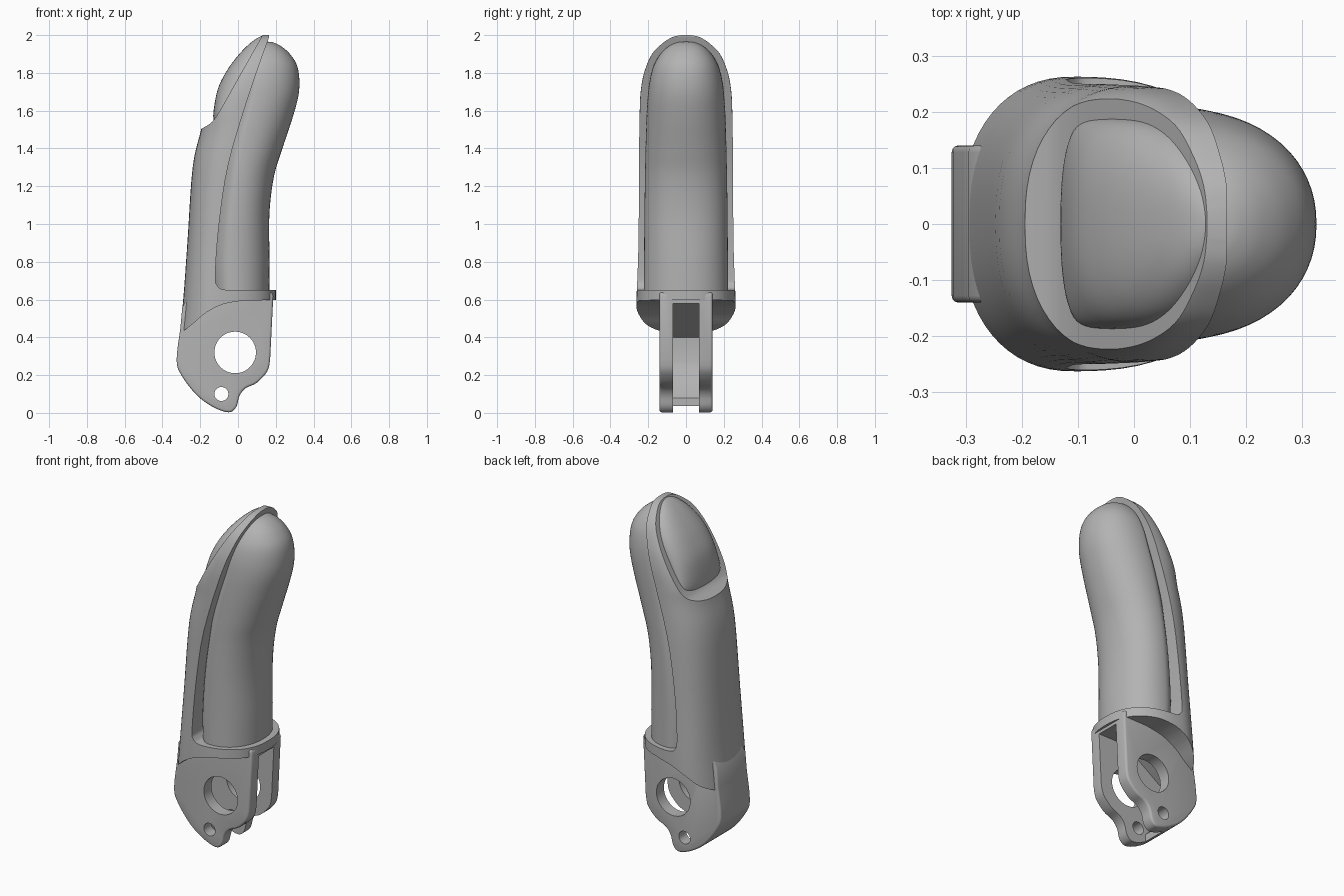
import bpy
import bmesh
import math

if "Cube" in bpy.data.objects:
    bpy.data.objects.remove(bpy.data.objects["Cube"])

grey = bpy.data.materials.new("plain grey")
grey.use_nodes = True
COLOUR = (0.45, 0.45, 0.45, 1)
grey.diffuse_color = COLOUR
grey.node_tree.nodes["Principled BSDF"].inputs["Base Color"].default_value = COLOUR


def finish(name, bm):
    bmesh.ops.recalc_face_normals(bm, faces=bm.faces)
    mesh = bpy.data.meshes.new(name)
    bm.to_mesh(mesh)
    bm.free()
    mesh.materials.append(grey)
    obj = bpy.data.objects.new(name, mesh)
    bpy.context.collection.objects.link(obj)
    return obj


def spline(rows, steps):
    """Catmull-Rom interpolation through rows of values."""
    out = []
    for i in range(len(rows) - 1):
        a, b = rows[max(i - 1, 0)], rows[i]
        c, d = rows[i + 1], rows[min(i + 2, len(rows) - 1)]
        for k in range(steps):
            t = k / steps
            out.append([q + 0.5 * t * (r - p + t * (2 * p - 5 * q + 4 * r - s + t * (3 * (q - r) + s - p)))
                        for p, q, r, s in zip(a, b, c, d)])
    return out + [list(rows[-1])]


def loft(name, rows, power, sides=64):
    """Rows: height, back x, widest x, front x, half width."""
    bm = bmesh.new()
    rings = []
    for z, back, mid, front, width in spline(rows, 5):
        ring = []
        for i in range(sides):
            a = math.tau * i / sides
            c, s = math.cos(a), math.sin(a)
            reach = front - mid if c > 0 else mid - back
            x = mid + reach * math.copysign(abs(c) ** (2 / power), c)
            y = width * math.copysign(abs(s) ** (2 / power), s)
            ring.append(bm.verts.new((x, y, z)))
        rings.append(ring)
    for low, high in zip(rings, rings[1:]):
        for i in range(sides):
            j = (i + 1) % sides
            bm.faces.new((low[i], low[j], high[j], high[i]))
    bm.faces.new(rings[0])
    bm.faces.new(rings[-1])
    return finish(name, bm)


def prism(name, outline, half):
    """Extrude an x-z outline across y."""
    bm = bmesh.new()
    face = bm.faces.new([bm.verts.new((x, -half, z)) for x, z in outline])
    geom = bmesh.ops.extrude_face_region(bm, geom=[face])["geom"]
    verts = [v for v in geom if isinstance(v, bmesh.types.BMVert)]
    bmesh.ops.translate(bm, verts=verts, vec=(0, 2 * half, 0))
    return finish(name, bm)


def circle(x, z, r, n=48):
    return [(x + r * math.cos(math.tau * i / n), z + r * math.sin(math.tau * i / n)) for i in range(n)]


def apply(obj, mod):
    bpy.context.view_layer.objects.active = obj
    bpy.ops.object.modifier_apply(modifier=mod.name)


def boolean(obj, tool, operation):
    mod = obj.modifiers.new("cut", "BOOLEAN")
    mod.object, mod.operation, mod.solver = tool, operation, "EXACT"
    apply(obj, mod)
    bpy.data.objects.remove(tool)


def bevel(obj, width):
    mod = obj.modifiers.new("edge", "BEVEL")
    mod.width, mod.segments = width, 3
    mod.limit_method, mod.angle_limit = "ANGLE", math.radians(40)
    apply(obj, mod)


# Outer shell: full finger body trimmed to a side profile
shell = loft("finger_shell", [
    (0.36, -0.315, -0.10, 0.20, 0.265), (0.60, -0.29, -0.10, 0.20, 0.262),
    (0.90, -0.268, -0.08, 0.20, 0.253), (1.30, -0.24, -0.03, 0.20, 0.25),
    (1.50, -0.195, 0.0, 0.20, 0.247), (1.60, -0.175, 0.01, 0.22, 0.245),
    (1.70, -0.13, 0.04, 0.25, 0.24), (1.80, -0.07, 0.07, 0.28, 0.222),
    (1.90, -0.02, 0.11, 0.30, 0.18), (1.96, 0.04, 0.135, 0.28, 0.12),
    (1.99, 0.08, 0.15, 0.24, 0.07), (2.0, 0.12, 0.155, 0.2, 0.025)], 2.4)
underside = spline([(-0.30, 0.425), (-0.24, 0.47), (-0.17, 0.53), (-0.08, 0.575), (0.03, 0.595)], 4)
rim = spline([(0.05, 0.65), (-0.07, 0.652), (-0.108, 0.672), (-0.12, 0.73), (-0.10, 1.0),
              (-0.05, 1.32), (0.06, 1.69), (0.165, 1.99)], 4)
nail_bed = spline([(0.13, 2.0), (0.0, 1.77), (-0.09, 1.61), (-0.125, 1.555),
                   (-0.15, 1.53), (-0.2, 1.50)], 4)
keep = ([(-0.5, 0.425)] + underside + [(0.4, 0.6), (0.4, 0.65)] + rim
        + [(0.17, 2.1), (0.13, 2.1)] + nail_bed + [(-0.5, 1.42)])
boolean(shell, prism("shell_trim", keep, 0.5), "INTERSECT")

# Soft inner pad
pad = loft("finger_pad", [
    (0.62, -0.14, -0.03, 0.165, 0.224), (0.80, -0.15, -0.03, 0.167, 0.222),
    (1.05, -0.13, -0.02, 0.166, 0.22), (1.25, -0.10, 0.0, 0.19, 0.217),
    (1.40, -0.08, 0.03, 0.235, 0.214), (1.55, -0.03, 0.06, 0.285, 0.21),
    (1.67, 0.01, 0.09, 0.318, 0.203), (1.76, 0.04, 0.105, 0.325, 0.192),
    (1.84, 0.07, 0.12, 0.312, 0.17), (1.90, 0.09, 0.13, 0.275, 0.135),
    (1.94, 0.11, 0.14, 0.23, 0.093), (1.96, 0.12, 0.145, 0.19, 0.05),
    (1.965, 0.13, 0.145, 0.16, 0.015)], 2.15)

# Domed nail
nail = loft("finger_nail", [
    (1.52, -0.10, -0.05, 0.0, 0.14), (1.55, -0.128, -0.08, 0.0, 0.175),
    (1.61, -0.128, -0.07, 0.0, 0.186), (1.72, -0.105, -0.01, 0.05, 0.188),
    (1.81, -0.06, 0.04, 0.09, 0.18), (1.88, -0.01, 0.08, 0.12, 0.155),
    (1.94, 0.045, 0.11, 0.14, 0.11), (1.98, 0.095, 0.13, 0.15, 0.06),
    (1.997, 0.13, 0.14, 0.15, 0.015)], 2.5)

# Forked hinge with rounded foot, slot and two pin holes
foot = spline([(-0.305, 0.45), (-0.325, 0.28), (-0.30, 0.20), (-0.22, 0.095), (-0.13, 0.03),
               (-0.05, 0.003), (-0.01, 0.03), (0.008, 0.09), (0.04, 0.13), (0.10, 0.16),
               (0.155, 0.22), (0.17, 0.28)], 4)
hinge = prism("hinge_fork", [(-0.25, 0.64)] + [(-0.295, 0.56)] + foot + [(0.187, 0.62), (0.18, 0.64)], 0.14)
bevel(hinge, 0.012)
slot = [(0.5, 0.58), (0.0, 0.58), (-0.22, 0.43), (-0.27, 0.40), (-0.275, 0.28), (-0.25, 0.21),
        (-0.18, 0.12), (-0.14, 0.08), (-0.14, -0.1), (0.5, -0.1)]
boolean(hinge, prism("slot_cut", slot, 0.07), "DIFFERENCE")
for hole in (circle(-0.015, 0.32, 0.11), circle(-0.088, 0.10, 0.037)):
    boolean(hinge, prism("hole_cut", hole, 0.3), "DIFFERENCE")

for part in (shell, pad, nail, hinge):
    bpy.ops.object.select_all(action="DESELECT")
    part.select_set(True)
    bpy.context.view_layer.objects.active = part
    bpy.ops.object.shade_smooth_by_angle(angle=math.radians(32))
